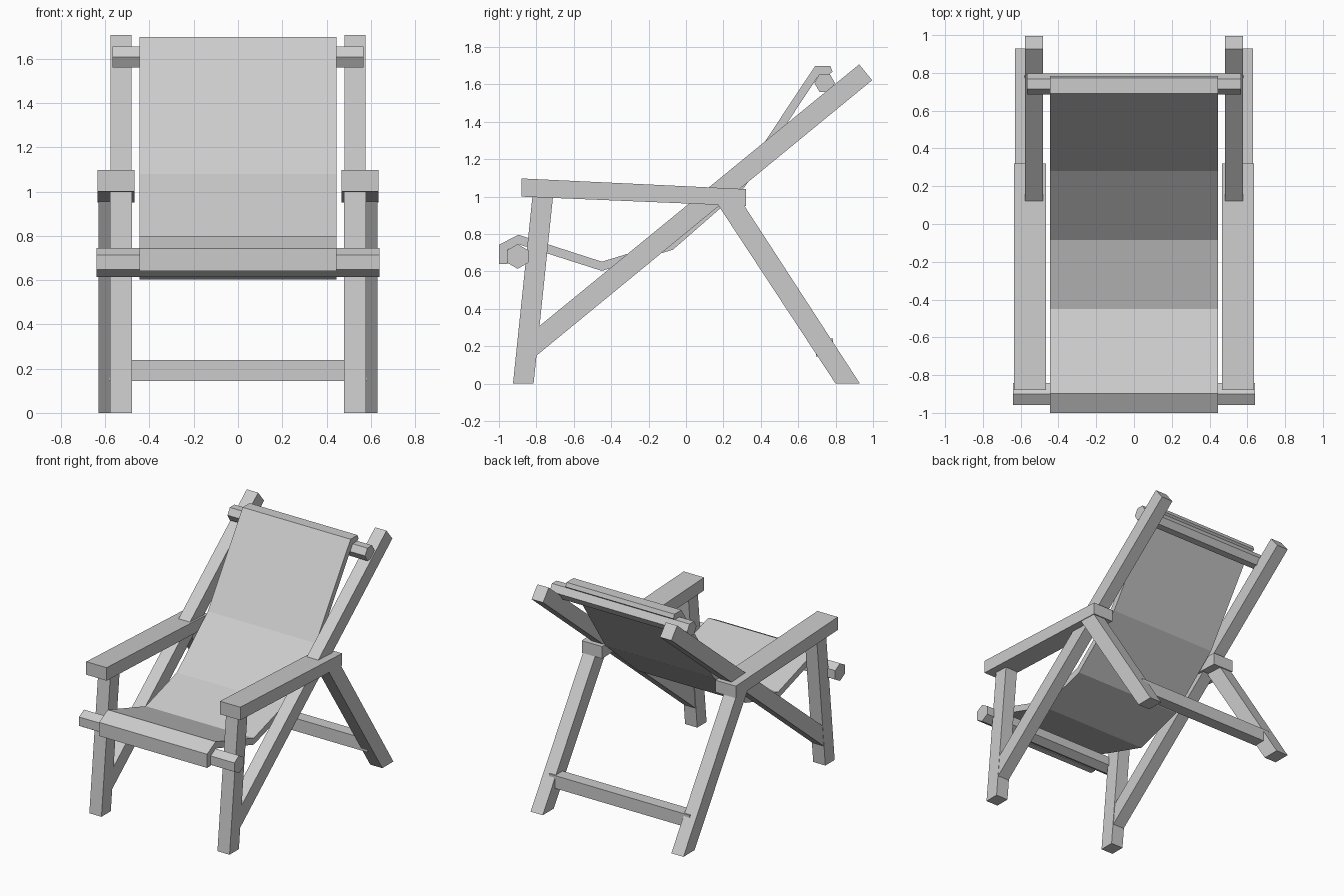
import bpy, bmesh, math

cube = bpy.data.objects.get("Cube")
if cube:
    bpy.data.objects.remove(cube)

grey = bpy.data.materials.new("plain_grey")
grey.use_nodes = True
colour = (0.6, 0.6, 0.6, 1)
grey.diffuse_color = colour
grey.node_tree.nodes["Principled BSDF"].inputs["Base Color"].default_value = colour


def extrude_profile(name, profile, x0, x1):
    """Solid with a (y, z) outline running from x0 to x1."""
    bm = bmesh.new()
    face = bm.faces.new([bm.verts.new((x0, y, z)) for y, z in profile])
    result = bmesh.ops.extrude_face_region(bm, geom=[face])
    moved = [v for v in result["geom"] if isinstance(v, bmesh.types.BMVert)]
    bmesh.ops.translate(bm, verts=moved, vec=(x1 - x0, 0, 0))
    bmesh.ops.recalc_face_normals(bm, faces=bm.faces)
    mesh = bpy.data.meshes.new(name)
    bm.to_mesh(mesh)
    bm.free()
    mesh.materials.append(grey)
    obj = bpy.data.objects.new(name, mesh)
    bpy.context.collection.objects.link(obj)
    return obj


def pair(name, profile, inner, outer):
    """Matching parts on the left (+x) and right (-x)."""
    extrude_profile("left_" + name, profile, inner, outer)
    extrude_profile("right_" + name, profile, -outer, -inner)


def hexagon(y, z, radius, turn):
    return [(y + radius * math.cos(math.radians(turn + 60 * i)),
             z + radius * math.sin(math.radians(turn + 60 * i))) for i in range(6)]


# Wooden side frames
pair("front_leg", [(-0.925, 0), (-0.815, 0), (-0.71, 1.01), (-0.82, 1.01)], 0.478, 0.578)
pair("armrest", [(-0.88, 1.0), (0.32, 0.95), (0.32, 1.04), (-0.88, 1.097)], 0.467, 0.635)
pair("long_rail", [(-0.803, 0.147), (0.995, 1.622), (0.926, 1.707), (-0.786, 0.306)], 0.482, 0.576)
pair("back_leg", [(0.80, 0), (0.93, 0), (0.28, 1.0), (0.142, 1.0)], 0.53, 0.63)

# Cross members
extrude_profile("rear_rung", [(0.695, 0.145), (0.785, 0.145), (0.785, 0.24), (0.695, 0.24)], -0.58, 0.58)
extrude_profile("front_bar", hexagon(-0.9, 0.68, 0.066, 30), -0.64, 0.64)
extrude_profile("top_bar", hexagon(0.741, 1.608, 0.055, 0), -0.567, 0.567)

# Sling seat, folded over both bars
sling_top = [(-1.0, 0.64), (-1.0, 0.742), (-0.897, 0.796), (-0.45, 0.652),
             (-0.085, 0.763), (0.28, 1.08), (0.69, 1.698), (0.772, 1.698)]
sling_under = [(0.783, 1.668), (0.768, 1.655), (0.714, 1.655), (0.313, 1.05),
               (-0.07, 0.716), (-0.45, 0.603), (-0.895, 0.745),
               (-0.955, 0.715), (-0.955, 0.64)]
extrude_profile("sling_seat", sling_top + sling_under, -0.445, 0.445)
